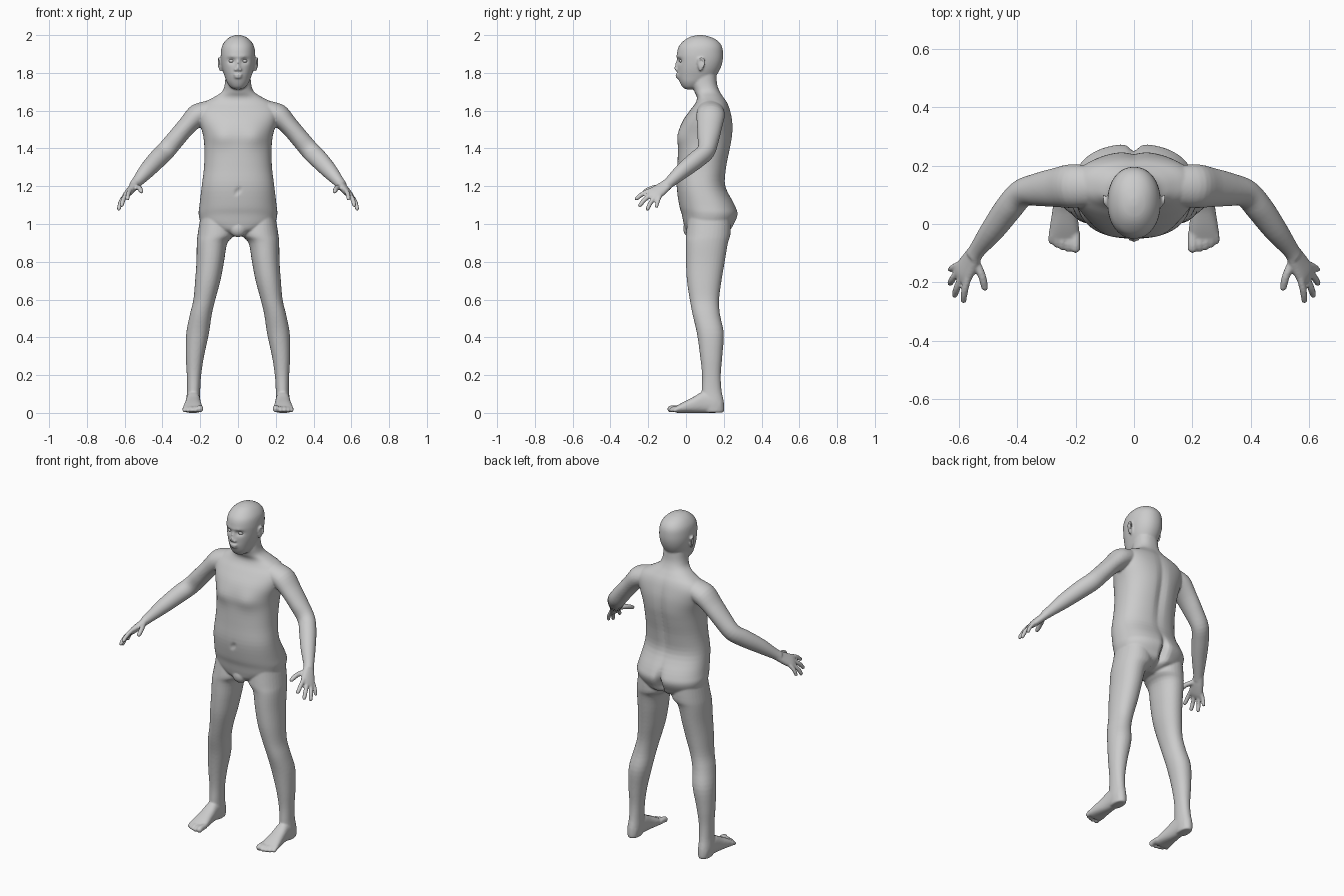
import bpy, bmesh, math
from mathutils import Vector, Matrix

bm = bmesh.new()
X, Y, Z = Vector((1, 0, 0)), Vector((0, 1, 0)), Vector((0, 0, 1))


# A ring is (centre, half-axis u, half-axis v)
def level(z, x, hw, y0, y1):
    return Vector((x, (y0 + y1) / 2, z)), X * hw, Y * (y1 - y0) / 2


def upright(y, x, hw, z0, z1):
    return Vector((x, y, (z0 + z1) / 2)), X * hw, Z * (z1 - z0) / 2


def tube(points, ref):
    """Rings square to a path; each point is x, y, z, thickness, width along ref."""
    ps = [Vector(p[:3]) for p in points]
    rings = []
    for i, p in enumerate(points):
        t = (ps[min(i + 1, len(ps) - 1)] - ps[max(i - 1, 0)]).normalized()
        u = t.cross(Vector(ref)).normalized()
        rings.append((ps[i], u * p[3], u.cross(t) * p[4]))
    return rings


def loft(rings, n=32, power=2.0, steps=4, side=1):
    """Smooth closed skin through rings; side=-1 mirrors it in x."""
    full = []
    for i in range(len(rings) - 1):
        a, b, c, d = (rings[min(max(i + k, 0), len(rings) - 1)] for k in (-1, 0, 1, 2))
        for s in range(steps):
            t = s / steps
            full.append([(2 * q + (r - p) * t + (2 * p - 5 * q + 4 * r - w) * t * t
                          + (3 * q - p - 3 * r + w) * t ** 3) / 2
                         for p, q, r, w in zip(a, b, c, d)])
    full.append(rings[-1])
    loops = []
    for c, u, v in full:
        row = []
        for k in range(n):
            ca, sa = math.cos(math.tau * k / n), math.sin(math.tau * k / n)
            co = (c + u * math.copysign(abs(ca) ** (2 / power), ca)
                  + v * math.copysign(abs(sa) ** (2 / power), sa))
            row.append(bm.verts.new((co.x * side, co.y, co.z)))
        loops.append(row)
    for r0, r1 in zip(loops, loops[1:]):
        for k in range(n):
            bm.faces.new((r0[k], r0[(k + 1) % n], r1[(k + 1) % n], r1[k]))
    bm.faces.new(loops[0])
    bm.faces.new(loops[-1])
    return [v for row in loops for v in row]


def sculpt(verts, centre, radii, push):
    """Push vertices with a soft falloff, on both sides when off centre."""
    for sx in ((1, -1) if centre[0] else (1,)):
        for v in verts:
            d = sum(((v.co[i] - centre[i] * (sx if i == 0 else 1)) / radii[i]) ** 2 for i in range(3))
            v.co.y += push * math.exp(-d)


def blob(x, y, z, sx, sy, sz, target=None):
    m = Matrix.Translation((x, y, z)) @ Matrix.Diagonal((sx, sy, sz, 1))
    bmesh.ops.create_uvsphere(target or bm, u_segments=20, v_segments=12, radius=1, matrix=m)


# Torso and neck
torso = loft([level(z, 0, w, a, b) for z, w, a, b in (
    (.935, .05, .04, .15), (.965, .13, .0, .23), (1.0, .19, -.012, .255),
    (1.05, .208, -.022, .275), (1.1, .204, -.036, .26), (1.2, .192, -.05, .21),
    (1.3, .18, -.046, .215), (1.4, .178, -.042, .235), (1.47, .185, -.042, .247),
    (1.54, .205, -.02, .247), (1.6, .215, .02, .235), (1.64, .185, .05, .22),
    (1.67, .13, .058, .2), (1.7, .085, .045, .18), (1.74, .07, .032, .165),
    (1.8, .066, .03, .16))], n=72, power=2.3)
sculpt(torso, (0, .275, 1.01), (.018, .1, .075), -.045)   # cleft
sculpt(torso, (0, .24, 1.4), (.025, .1, .2), -.013)       # spine
sculpt(torso, (.09, -.04, 1.46), (.06, .06, .055), -.01)  # chest
sculpt(torso, (0, -.05, 1.18), (.012, .05, .012), .012)   # navel
blob(0, .02, .975, .045, .035, .045)

# Head
head = loft([level(z, 0, w, a, b) for z, w, a, b in (
    (1.713, .02, .0, .05), (1.725, .04, -.018, .08), (1.75, .058, -.033, .115),
    (1.78, .07, -.042, .155), (1.82, .083, -.045, .18), (1.86, .09, -.046, .193),
    (1.9, .091, -.048, .196), (1.94, .085, -.038, .19), (1.97, .067, -.012, .168),
    (1.99, .042, .02, .13), (2.0, .012, .06, .09))], n=96, power=2.15, steps=6)
sculpt(head, (.034, -.04, 1.864), (.02, .05, .014), .014)   # eye sockets
sculpt(head, (.03, -.045, 1.886), (.025, .05, .009), -.004)  # brows
sculpt(head, (0, -.05, 1.824), (.013, .05, .013), -.018)    # nose tip
sculpt(head, (0, -.05, 1.85), (.009, .05, .018), -.011)     # nose bridge
sculpt(head, (0, -.045, 1.785), (.025, .05, .016), -.006)   # mouth
blob(0, -.047, 1.79, .024, .009, .006)
blob(0, -.045, 1.777, .021, .009, .006)

for s in (1, -1):
    # Nostrils and ears
    blob(s * .012, -.05, 1.817, .008, .01, .007)
    blob(s * .092, .078, 1.843, .01, .016, .03)
    loft(tube([(.092, .062, 1.85, .005, .005), (.1, .07, 1.873, .005, .005),
               (.104, .088, 1.876, .005, .005), (.105, .098, 1.858, .005, .005),
               (.101, .09, 1.832, .005, .005), (.092, .072, 1.812, .006, .006)], X), n=10, side=s)

    # Legs
    loft([level(*r) for r in (
        (1.06, .115, .08, .015, .235), (.95, .115, .098, .0, .236), (.9, .137, .081, .0, .222),
        (.8, .147, .073, .0, .205), (.7, .16, .067, .005, .188), (.6, .178, .058, .02, .175),
        (.52, .197, .058, .035, .18), (.42, .214, .06, .058, .2), (.3, .228, .048, .075, .192),
        (.2, .233, .038, .085, .184), (.12, .235, .035, .083, .188), (.06, .237, .037, .08, .2),
        (.015, .237, .034, .09, .202), (.002, .237, .03, .1, .195))], power=2.15, side=s)

    # Feet and toes
    loft([upright(*r) for r in (
        (.185, .237, .03, .003, .08), (.15, .237, .036, 0, .11), (.09, .237, .038, 0, .112),
        (.04, .238, .043, 0, .085), (-.01, .239, .05, 0, .06), (-.045, .24, .053, 0, .04),
        (-.06, .24, .047, .006, .03))], power=2.4, side=s)
    for x, tip, r in ((.201, -.098, .017), (.225, -.096, .012), (.246, -.09, .012),
                      (.265, -.082, .011), (.283, -.07, .011)):
        loft(tube([(x, -.03, .024, r, r), (x, tip + .03, .024, r, r),
                   (x, tip + .01, r + .002, r, r), (x, tip, r, r * .4, r * .4)], X), n=12, side=s)

    # Arms
    loft(tube([(.15, .13, 1.6, .055, .07), (.215, .13, 1.575, .06, .075),
               (.27, .125, 1.52, .05, .067), (.33, .118, 1.45, .049, .057),
               (.385, .105, 1.385, .05, .048), (.43, .055, 1.34, .049, .047),
               (.485, -.02, 1.28, .042, .041), (.535, -.085, 1.222, .029, .03),
               (.552, -.11, 1.203, .026, .03)], Y), side=s)

    # Palm
    across = (.03, .055, -.03)
    loft(tube([(.54, -.09, 1.215, .022, .028), (.562, -.128, 1.187, .021, .037),
               (.586, -.168, 1.16, .018, .043), (.598, -.188, 1.146, .011, .038)], across),
         power=2.3, side=s)

    # Thumb and fingers: base, knuckle, tip
    for r, base, mid, tip in (
            (.014, (.545, -.125, 1.198), (.522, -.178, 1.19), (.51, -.228, 1.168)),
            (.0125, (.57, -.185, 1.18), (.581, -.228, 1.16), (.586, -.27, 1.128)),
            (.0125, (.588, -.178, 1.16), (.607, -.218, 1.13), (.617, -.25, 1.092)),
            (.0122, (.6, -.16, 1.148), (.622, -.188, 1.112), (.633, -.207, 1.072)),
            (.011, (.602, -.138, 1.148), (.622, -.15, 1.118), (.632, -.158, 1.085))):
        end = Vector(tip).lerp(Vector(mid), .18)
        loft(tube([(*base, r, r), (*mid, r, r), (*end, r * .85, r * .85),
                   (*tip, r * .4, r * .4)], across), n=12, side=s)

# Fuse all parts into one soft skin
bmesh.ops.recalc_face_normals(bm, faces=bm.faces)
mesh = bpy.data.meshes.new("body")
bm.to_mesh(mesh)
bm.free()
body = bpy.data.objects.new("body", mesh)
bpy.context.collection.objects.link(body)
fuse = body.modifiers.new("fuse", 'REMESH')
fuse.mode = 'VOXEL'
fuse.voxel_size = .0055
fuse.use_smooth_shade = True
soften = body.modifiers.new("soften", 'SMOOTH')
soften.factor = .5
soften.iterations = 4

# Eyes
for s, name in ((1, "left_eye"), (-1, "right_eye")):
    eb = bmesh.new()
    blob(s * .034, -.022, 1.863, .015, .014, .01, eb)
    for f in eb.faces:
        f.smooth = True
    me = bpy.data.meshes.new(name)
    eb.to_mesh(me)
    eb.free()
    bpy.context.collection.objects.link(bpy.data.objects.new(name, me))
